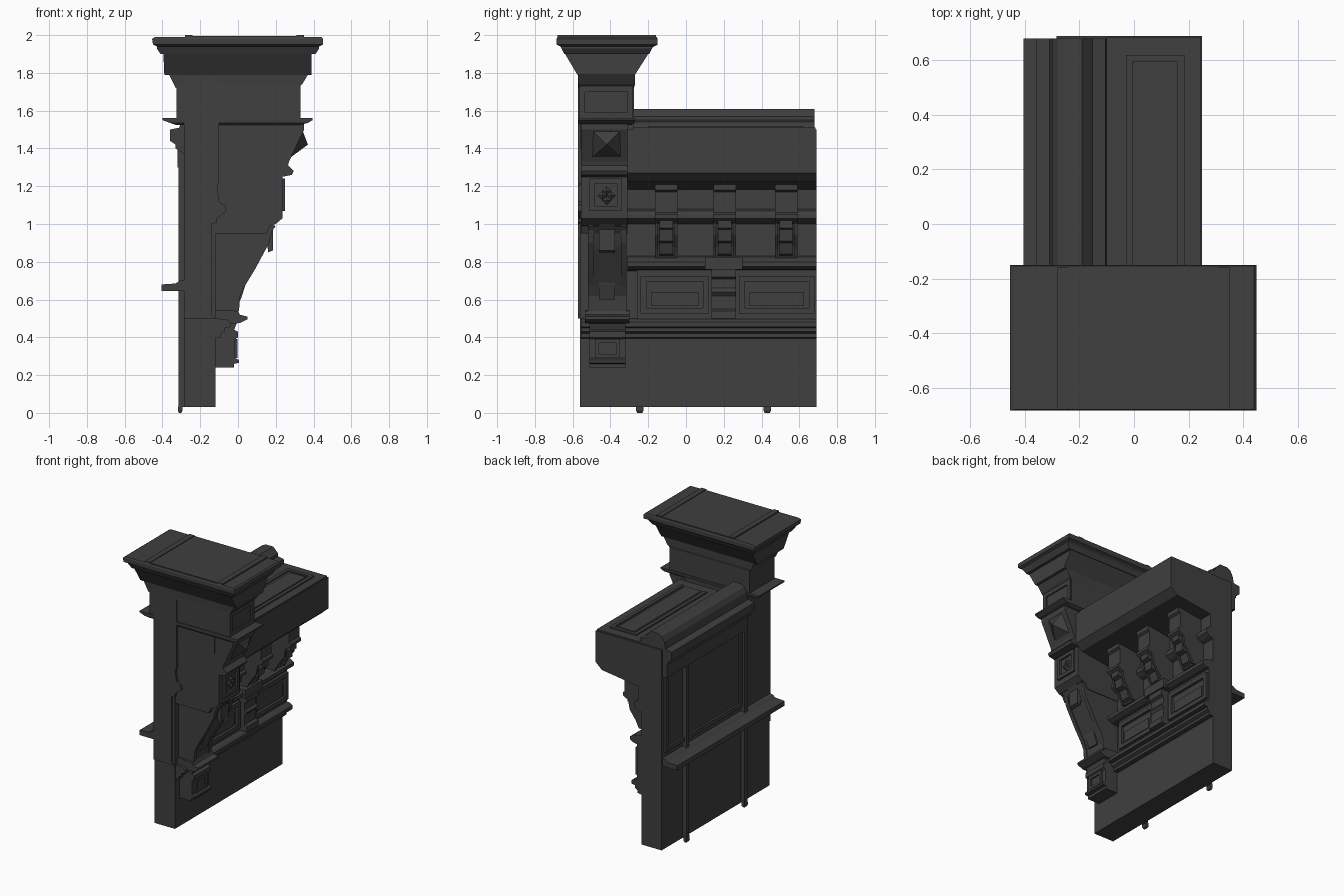
import bpy, math

mat = bpy.data.materials.new("dark_stone")
mat.diffuse_color = (0.05, 0.05, 0.05, 1)


def mesh(name, verts, faces):
    me = bpy.data.meshes.new(name)
    me.from_pydata(verts, [], faces)
    me.materials.append(mat)
    ob = bpy.data.objects.new(name, me)
    bpy.context.collection.objects.link(ob)
    bpy.context.view_layer.objects.active = ob
    ob.select_set(True)
    bpy.ops.object.mode_set(mode='EDIT')
    bpy.ops.mesh.select_all(action='SELECT')
    bpy.ops.mesh.normals_make_consistent(inside=False)
    bpy.ops.object.mode_set(mode='OBJECT')
    ob.select_set(False)
    return ob


def extrude(name, pts, y0, y1):
    """xz outline swept along y"""
    n = len(pts)
    v = [(x, y, z) for y in (y0, y1) for x, z in pts]
    f = [(i, (i + 1) % n, (i + 1) % n + n, i + n) for i in range(n)]
    return mesh(name, v, f + [tuple(range(n)), tuple(range(n, 2 * n))])


def loft(name, levels):
    """stack of rectangles (x0, x1, y0, y1, z)"""
    v, f = [], []
    for a, b, c, d, z in levels:
        v += [(a, c, z), (b, c, z), (b, d, z), (a, d, z)]
    for k in range(len(levels) - 1):
        f += [(4*k + i, 4*k + (i + 1) % 4, 4*k + 4 + (i + 1) % 4, 4*k + 4 + i) for i in range(4)]
    m = len(v)
    return mesh(name, v, f + [(0, 1, 2, 3), (m - 4, m - 3, m - 2, m - 1)])


def box(name, a, b, c, d, e, g):
    return loft(name, [(a, b, c, d, e), (a, b, c, d, g)])


def side_frame(name, x0, x1, y0, y1, z0, z1, w):
    """rectangular moulding on a face looking along x"""
    for z in (z0, z1 - w):
        box(name + "_rail", x0, x1, y0, y1, z, z + w)
    for y in (y0, y1 - w):
        box(name + "_stile", x0, x1, y, y + w, z0 + w, z1 - w)


# wall slab and front pilaster
box("wall", -.285, -.12, -.56, .69, .03, 1.5)
extrude("pilaster", [(-.285, 1.79), (-.285, .5), (-.12, .5), (-.14, .52), (-.14, 1.0), (-.11, 1.01),
                     (-.11, 1.03), (-.06, 1.07), (-.07, 1.1), (-.1, 1.12), (-.11, 1.2), (-.1, 1.22), (-.1, 1.79)], -.572, -.31)

# pier cap
loft("pier_cap", [(-.39, .39, -.575, -.27, 1.79), (-.395, .39, -.64, -.2, 1.9), (-.41, .41, -.645, -.195, 1.9),
                  (-.43, .43, -.66, -.18, 1.93), (-.43, .43, -.665, -.17, 1.94), (-.45, .45, -.685, -.15, 1.95),
                  (-.455, .45, -.685, -.15, 1.98), (-.44, .44, -.68, -.155, 1.99)])
box("cap_plate", -.24, .31, -.675, -.16, 1.985, 1.995)
for x in (-.28, .31):
    box("cap_strip", x, x + .04, -.68, -.16, 1.985, 2.0)
loft("cap_neck", [(-.33, .32, -.57, -.275, 1.72), (-.34, .34, -.57, -.27, 1.74), (-.365, .37, -.573, -.27, 1.79)])
box("pier_block", -.325, .32, -.565, -.275, 1.55, 1.75)
side_frame("block_frame", .32, .33, -.565, -.28, 1.56, 1.73, .03)
loft("pier_ledge", [(-.33, .33, -.56, -.29, 1.525), (-.36, .37, -.57, -.275, 1.535),
                    (-.4, .395, -.571, -.27, 1.55), (-.4, .395, -.571, -.27, 1.56)])
box("pier_core", -.285, .2, -.56, -.275, 1.4, 1.56)

# large console bracket
extrude("bracket_upper", [(-.12, 1.53), (.35, 1.53), (.35, 1.5), (.33, 1.46), (.27, 1.33), (.265, 1.31), (.295, 1.28),
                          (.285, 1.26), (.235, 1.25), (.235, 1.03), (.2, 1.0), (.17, .99), (.15, .95), (-.12, .95)], -.555, -.31)
extrude("bracket_lower", [(-.12, .99), (.2, .99), (.17, .95), (.145, .88), (.08, .76), (.03, .67), (.005, .62),
                          (0, .53), (-.12, .53)], -.52, -.315)
for y in (-.52, -.345):
    extrude("scroll_edge", [(.19, 1.0), (.165, .9), (.09, .76), (.035, .67), (.012, .62), (.005, .54),
                            (-.05, .54), (-.05, .62), (.05, .8), (.1, 1.0)], y, y + .03)
extrude("leaf", [(.2, 1.0), (.185, .98), (.185, .86), (.16, .85), (.155, .89), (.11, .84), (.08, .76), (.05, .75),
                 (.04, .68), (.015, .6), (-.05, .6), (.08, .9)], -.46, -.375)
extrude("bracket_foot_ledge", [(-.12, .545), (0, .54), (.01, .52), (.05, .51), (.05, .495), (.01, .475), (-.12, .47)], -.535, -.3)
extrude("bracket_foot", [(-.12, .48), (-.005, .48), (-.02, .44), (0, .43), (0, .4), (-.015, .39), (-.015, .29),
                         (.005, .28), (.005, .265), (-.02, .26), (-.02, .24), (-.12, .24)], -.51, -.32)
side_frame("foot_frame", -.015, -.003, -.48, -.35, .29, .39, .02)
# pyramid boss on the sloping face
c = [(.34, 1.5), (.275, 1.35)]
mesh("pyramid_boss", [(c[0][0], -.5, c[0][1]), (c[0][0], -.34, c[0][1]), (c[1][0], -.34, c[1][1]),
                      (c[1][0], -.5, c[1][1]), (.37, -.42, 1.42)],
     [(0, 1, 4), (1, 2, 4), (2, 3, 4), (3, 0, 4), (3, 2, 1, 0)])
# framed flower tile
side_frame("tile_frame", .235, .25, -.51, -.34, 1.07, 1.24, .025)
for k in range(4):
    a = k * math.pi / 2
    y, z = -.42 + .022 * math.cos(a), 1.15 + .025 * math.sin(a)
    mesh("petal", [(.235, y - .025, z), (.235, y, z - .025), (.235, y + .025, z), (.235, y, z + .025), (.25, y, z)],
         [(0, 1, 4), (1, 2, 4), (2, 3, 4), (3, 0, 4), (3, 2, 1, 0)])

# wing counter and its rounded back ridge
extrude("counter", [(-.285, 1.5), (.25, 1.5), (.25, 1.27), (.2, 1.225), (.02, 1.2), (-.12, 1.18), (-.285, 1.18)], -.31, .69)
extrude("back_ridge", [(-.285, 1.37), (-.33, 1.4), (-.33, 1.42), (-.36, 1.44), (-.36, 1.5), (-.31, 1.51), (-.3, 1.56),
                       (-.28, 1.595), (-.25, 1.61), (-.19, 1.61), (-.17, 1.59), (-.15, 1.57), (-.15, 1.55),
                       (-.105, 1.54), (-.1, 1.5), (-.28, 1.45)], -.28, .68)
box("counter_slab", -.1, .245, -.28, .685, 1.495, 1.51)
for x in (-.03, .16):
    box("counter_panel_long", x, x + .025, -.2, .62, 1.505, 1.52)
box("counter_panel_end", -.03, .185, .595, .62, 1.505, 1.52)
box("counter_panel", .015, .145, -.2, .58, 1.505, 1.515)

# small brackets under the counter
for y in (-.105, .205, .53):
    extrude("small_bracket", [(-.12, 1.21), (.1, 1.21), (.1, 1.18), (.085, 1.17), (.085, 1.06), (.1, 1.05), (.1, 1.03),
                              (.05, 1.0), (.03, .95), (-.02, .88), (-.04, .82), (-.12, .82)], y - .06, y + .06)
    extrude("bracket_leaf", [(.08, 1.03), (.08, .98), (.05, .97), (.045, .91), (.01, .9), (-.01, .84),
                             (-.04, .83), (-.02, 1.0)], y - .035, y + .035)
    for s in (-.06, .045):
        extrude("bracket_cheek", [(.06, 1.02), (.045, .94), (-.005, .87), (-.03, .82), (-.12, .82), (-.12, 1.02)], y + s, y + s + .015)
extrude("frieze_band", [(-.12, 1.09), (-.07, 1.07), (-.06, 1.05), (-.06, 1.03), (-.09, 1.01), (-.12, 1.0)], -.31, .69)
box("frieze", -.12, -.095, -.31, .69, 1.08, 1.2)

# panelled band
extrude("upper_ledge", [(-.12, .83), (-.06, .82), (-.03, .8), (-.03, .775), (-.06, .76), (-.12, .75)], -.31, .69)
box("ledge_break", -.1, -.01, .1, .3, .76, .825)
box("panel_back", -.12, -.085, -.26, .69, .48, .77)
for a, b in ((-.24, .12), (.28, .68)):
    side_frame("panel_frame", -.085, -.065, a, b, .525, .725, .03)
    box("panel_field", -.085, -.072, a + .055, b - .055, .565, .64)
extrude("pedestal", [(-.1, .76), (-.02, .76), (-.02, .72), (-.04, .71), (-.04, .66), (-.025, .64), (-.04, .62),
                     (-.04, .55), (-.02, .54), (-.02, .5), (-.1, .5)], .135, .265)
extrude("lower_moulding", [(-.12, .5), (-.06, .495), (-.04, .48), (-.04, .455), (-.07, .45), (-.07, .43), (-.09, .42),
                           (-.09, .4), (-.12, .395)], -.555, .69)

# rear rail, posts and panel
extrude("rear_rail", [(-.28, .705), (-.31, .7), (-.33, .685), (-.405, .68), (-.405, .645), (-.28, .645)], -.565, .68)
for y in (-.245, .43):
    box("rear_post", -.315, -.28, y - .016, y + .016, .03, 1.35)
    loft("post_foot", [(-.312, -.3, y - .014, y + .014, 0), (-.318, -.294, y - .02, y + .02, .012),
                       (-.315, -.294, y - .018, y + .018, .05)])
side_frame("rear_panel", -.3, -.284, -.23, .66, .74, 1.35, .03)
box("rear_header", -.32, -.284, -.26, .68, 1.3, 1.4)
